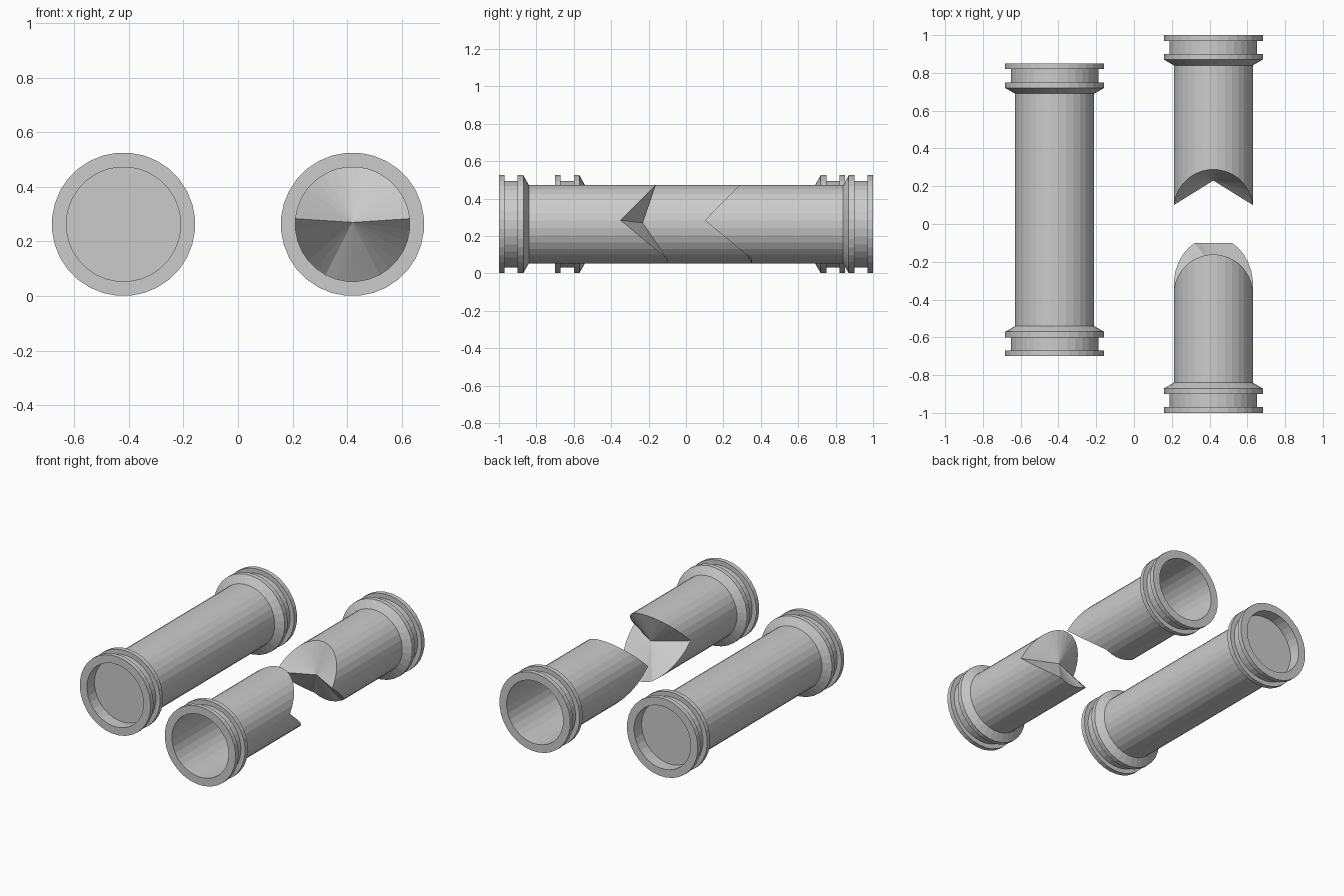
import bpy, bmesh
from math import pi, cos, sin

if "Cube" in bpy.data.objects:
    bpy.data.objects.remove(bpy.data.objects["Cube"])

N = 32            # sides per tube
R = 0.21          # tube radius
RF = 0.263        # flange radius
CZ = RF           # axis height


def ring(bm, x, r, y):
    """Ring of vertices round a y-axis; y is a number or a function of z."""
    vs = []
    for i in range(N):
        a = 2 * pi * (i + 0.5) / N
        z = CZ + r * sin(a)
        vs.append(bm.verts.new((x + r * cos(a), y(z) if callable(y) else y, z)))
    return vs


def bridge(bm, a, b):
    for i in range(N):
        j = (i + 1) % N
        bm.faces.new((a[i], a[j], b[j], b[i]))


def finish(bm, name):
    bmesh.ops.recalc_face_normals(bm, faces=bm.faces[:])
    me = bpy.data.meshes.new(name)
    bm.to_mesh(me)
    bm.free()
    ob = bpy.data.objects.new(name, me)
    bpy.context.collection.objects.link(ob)
    return ob


def collar(name, x, y_end, d):
    """Grooved end collar, stepping inward from y_end in direction d."""
    prof = [(0.16, R), (0.13, RF), (0.10, RF), (0.10, 0.232),
            (0.03, 0.232), (0.03, RF), (0.0, RF), (0.0, R)]
    bm = bmesh.new()
    rings = [ring(bm, x, r, y_end + d * t) for t, r in prof]
    for a, b in zip(rings, rings[1:]):
        bridge(bm, a, b)
    # bore lining closes the collar
    bridge(bm, rings[-1], rings[0])
    finish(bm, name)


def break_line(offset):
    """V-shaped break seen from the side, shifted along y."""
    def y(z):
        if z > 0.284:
            return offset + (z - 0.284)
        return offset + min(0.25, (0.284 - z) * 0.25 / 0.206)
    return y


def broken_half(name, x, y_end, edge, y_mid):
    """Open tube closed at the break by a fan to a centre point."""
    bm = bmesh.new()
    a, b = ring(bm, x, R, y_end), ring(bm, x, R, edge)
    bridge(bm, a, b)
    c = bm.verts.new((x, y_mid, 0.27))
    for i in range(N):
        bm.faces.new((b[i], b[(i + 1) % N], c))
    finish(bm, name)


# Whole tube with recessed end discs
bm = bmesh.new()
ends = [ring(bm, -0.42, R, y) for y in (-0.62, 0.77)]
bridge(bm, *ends)
for e in ends:
    bm.faces.new(e)
finish(bm, "whole_tube")
collar("whole_tube_front_collar", -0.42, -0.70, 1)
collar("whole_tube_back_collar", -0.42, 0.85, -1)

# Broken tube in two halves
broken_half("broken_tube_front", 0.42, -1.0, break_line(-0.35), -0.23)
broken_half("broken_tube_back", 0.42, 1.0, break_line(0.10), 0.23)
collar("broken_tube_front_collar", 0.42, -1.0, 1)
collar("broken_tube_back_collar", 0.42, 1.0, -1)
